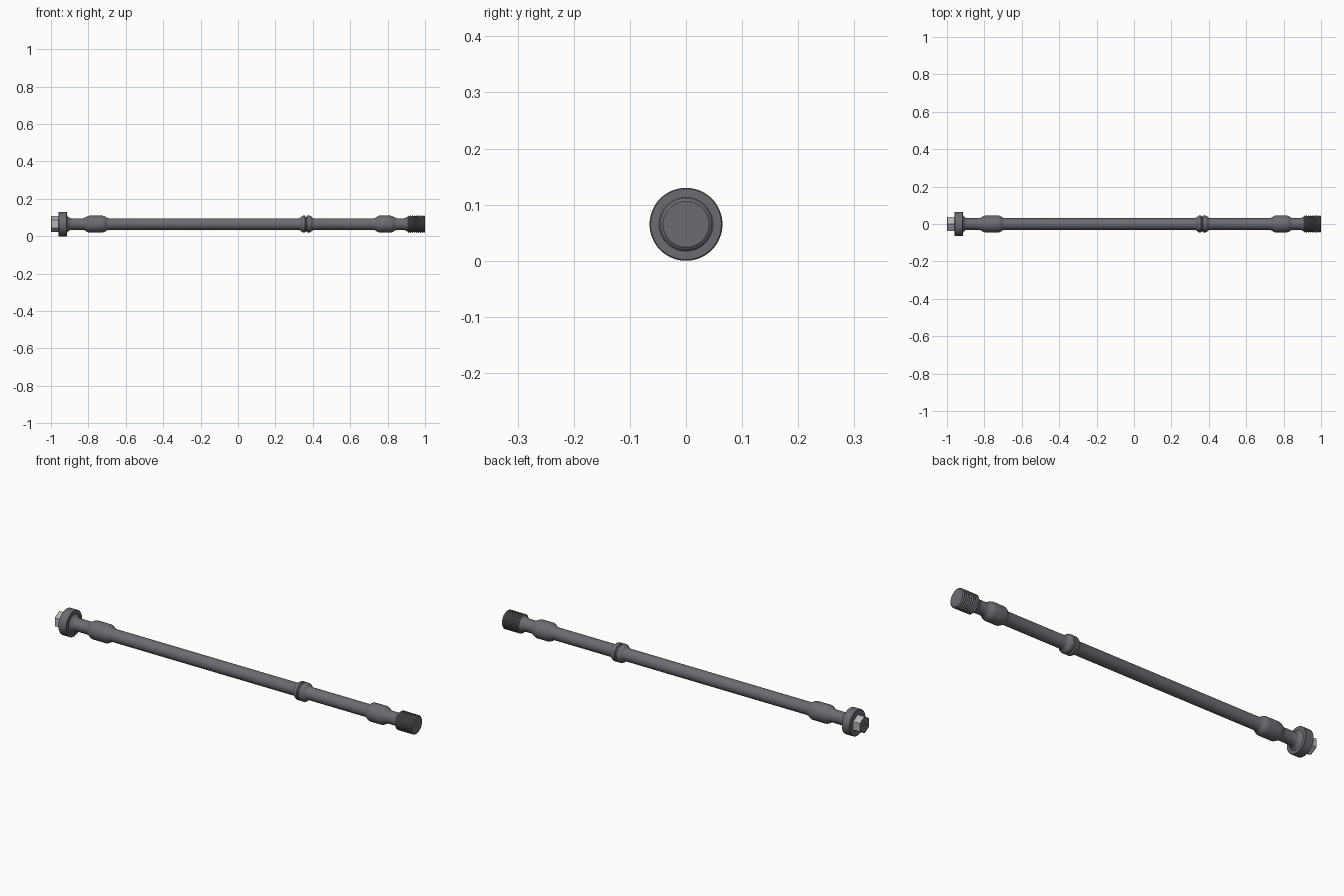
import bpy, bmesh, math

if "Cube" in bpy.data.objects:
    bpy.data.objects.remove(bpy.data.objects["Cube"])

AXIS_Z = 0.065


def material(name, r, g, b):
    mat = bpy.data.materials.new(name)
    mat.diffuse_color = (r, g, b, 1)
    mat.use_nodes = True
    mat.node_tree.nodes["Principled BSDF"].inputs["Base Color"].default_value = mat.diffuse_color
    return mat


DARK = material("dark_steel", 0.145, 0.15, 0.165)
BRIGHT = material("bright_steel", 0.45, 0.46, 0.48)


def lathe(name, profile, segs=64, phase=0.0, angle=30, mats=(DARK,)):
    """Revolve (x, radius) points round the long axis; the ends are capped."""
    bm = bmesh.new()
    rings = []
    for x, r in profile:
        ring = []
        for i in range(segs):
            a = phase + 2 * math.pi * i / segs
            ring.append(bm.verts.new((x, r * math.cos(a), AXIS_Z + r * math.sin(a))))
        rings.append(ring)
    for a, b in zip(rings, rings[1:]):
        for i in range(segs):
            j = (i + 1) % segs
            bm.faces.new((a[i], a[j], b[j], b[i]))
    bm.faces.new(rings[0])
    bm.faces.new(rings[-1])
    bmesh.ops.recalc_face_normals(bm, faces=bm.faces)
    mesh = bpy.data.meshes.new(name)
    bm.to_mesh(mesh)
    bm.free()
    for mat in mats:
        mesh.materials.append(mat)
    obj = bpy.data.objects.new(name, mesh)
    bpy.context.collection.objects.link(obj)
    bpy.ops.object.select_all(action='DESELECT')
    obj.select_set(True)
    bpy.context.view_layer.objects.active = obj
    bpy.ops.object.shade_smooth_by_angle(angle=math.radians(angle))
    return obj


def blend(x0, r0, x1, r1, n=6):
    """Soft S-shaped shoulder between two radii."""
    return [(x0 + (x1 - x0) * i / n,
             r0 + (r1 - r0) * (0.5 - 0.5 * math.cos(math.pi * i / n)))
            for i in range(n + 1)]


R = 0.031   # plain shaft
B = 0.045   # raised journals

# Hexagonal head, vertices up and down, with a shallow centre hole
head = lathe("hex_head", [(-0.985, 0.006), (-1.0, 0.008), (-1.0, 0.040),
                          (-0.998, 0.042), (-0.955, 0.042)],
             segs=6, phase=math.pi / 2, mats=(DARK, BRIGHT))
# The six flats are bright, the end stays dark
for face in head.data.polygons:
    if abs(face.normal.x) < 0.3 and face.center.x > -0.98:
        face.material_index = 1

# Round flange with small edge chamfers
lathe("flange", [(-0.96, 0.063), (-0.958, 0.065), (-0.917, 0.065), (-0.915, 0.063)])

# Shaft: fillet, head journal, grooved collar, tail journal, thread root
shaft = [(-0.92, 0.048), (-0.915, 0.048), (-0.91, 0.041), (-0.902, 0.034), (-0.892, R)]
shaft += blend(-0.83, R, -0.795, B) + blend(-0.725, B, -0.69, R)
shaft += blend(0.325, R, 0.35, B)
shaft += [(0.358, B), (0.361, 0.039), (0.367, 0.039), (0.370, B), (0.379, B)]
shaft += blend(0.382, B, 0.407, R)
shaft += blend(0.725, R, 0.757, B) + blend(0.815, B, 0.852, R)
shaft += blend(0.885, R, 0.912, 0.040)
lathe("shaft", shaft)

# Threaded end made of evenly spaced ridges
start, end, count = 0.908, 1.0, 9
pitch = (end - start) / count
thread = [(start, 0.040)]
for k in range(count):
    x = start + k * pitch
    thread += [(x + pitch * 0.35, 0.0465), (x + pitch * 0.6, 0.0465), (x + pitch, 0.041)]
lathe("threaded_end", thread, angle=20)
